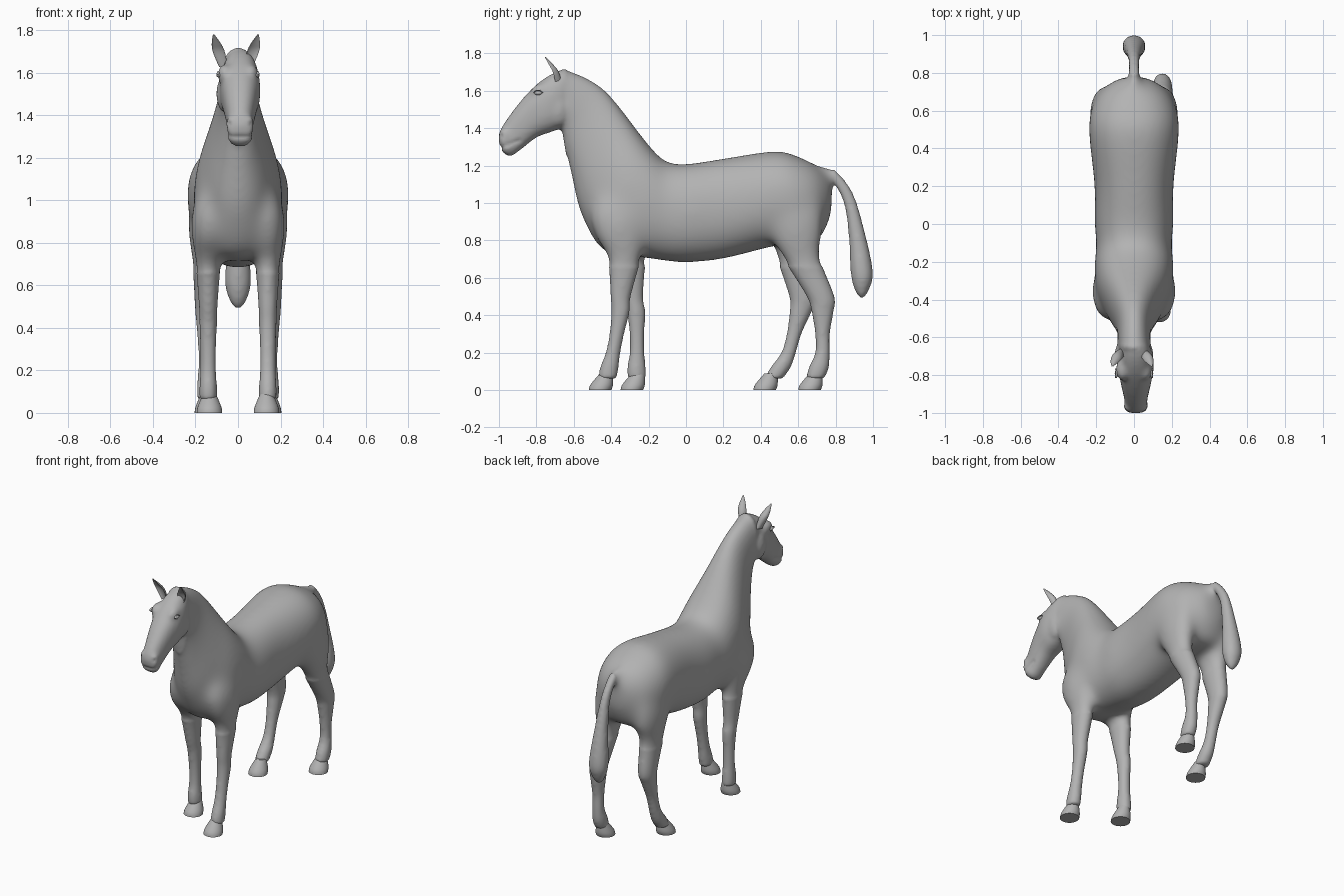
import bpy, bmesh, math
from mathutils import Matrix, Vector

cube = bpy.data.objects.get("Cube")
if cube:
    bpy.data.objects.remove(cube)

grey = bpy.data.materials.new("plain grey")
grey.use_nodes = True
grey.diffuse_color = (.45, .45, .45, 1)
grey.node_tree.nodes["Principled BSDF"].inputs["Base Color"].default_value = grey.diffuse_color


def spline(sections, steps):
    """Catmull-Rom interpolation between section tuples."""
    result = []
    last = len(sections) - 1
    for i in range(last):
        before, start, end, after = (Vector(sections[min(max(i + k, 0), last)]) for k in (-1, 0, 1, 2))
        leave, arrive = (end - before) / 2, (after - start) / 2
        for step in range(steps):
            t = step / steps
            ease = t * t * (3 - 2 * t)
            result.append(start.lerp(end, ease) + leave * t * (1 - t) ** 2 - arrive * t * t * (1 - t))
    result.append(Vector(sections[last]))
    return result


def loft(bm, sections, x=0, power=2, cup=False, steps=5, sides=28):
    """Each section: one edge (y, z), the opposite edge (y, z), half width."""
    rings = []
    for ya, za, yb, zb, width in spline(sections, steps):
        ring = []
        for i in range(sides):
            angle = math.tau * i / sides
            u, v = (math.copysign(abs(f) ** (2 / power), f) for f in (math.cos(angle), math.sin(angle)))
            if cup and v > 0:
                v *= -.4
            y = (ya + yb + v * (ya - yb)) / 2
            z = (za + zb + v * (za - zb)) / 2
            ring.append(bm.verts.new((x + width * u, y, z)))
        rings.append(ring)
    for lower, upper in zip(rings, rings[1:]):
        for i in range(sides):
            j = (i + 1) % sides
            bm.faces.new((lower[i], lower[j], upper[j], upper[i]))
    bm.faces.new(rings[0])
    bm.faces.new(rings[-1])


def blob(bm, center, radii):
    matrix = Matrix.Translation(center) @ Matrix.Diagonal((*radii, 1))
    bmesh.ops.create_uvsphere(bm, u_segments=24, v_segments=16, radius=1, matrix=matrix)


def finish(bm, name, angle=math.pi):
    """Turn the mesh into a smooth-shaded object."""
    bmesh.ops.recalc_face_normals(bm, faces=bm.faces)
    mesh = bpy.data.meshes.new(name)
    bm.to_mesh(mesh)
    bm.free()
    obj = bpy.data.objects.new(name, mesh)
    bpy.context.collection.objects.link(obj)
    mesh.materials.append(grey)
    bpy.ops.object.select_all(action="DESELECT")
    obj.select_set(True)
    bpy.context.view_layer.objects.active = obj
    bpy.ops.object.shade_smooth_by_angle(angle=angle)
    return obj


SIDES = (("left", 1), ("right", -1))

# Trunk and neck, from rump to poll
form = bmesh.new()
loft(form, [
    (.78, 1.12, .78, .94, .07), (.7, 1.2, .71, .8, .18), (.6, 1.25, .6, .78, .23),
    (.48, 1.28, .48, .77, .24), (.2, 1.24, .2, .7, .21), (0, 1.21, 0, .68, .21),
    (-.1, 1.22, -.12, .69, .2), (-.17, 1.28, -.25, .71, .21), (-.25, 1.38, -.44, .74, .2),
    (-.33, 1.49, -.56, .93, .15), (-.41, 1.59, -.61, 1.12, .11), (-.48, 1.65, -.64, 1.25, .09),
    (-.58, 1.7, -.66, 1.37, .085), (-.66, 1.72, -.67, 1.42, .08),
], power=2.2)

# Head, from poll to lips
loft(form, [
    (-.6, 1.69, -.62, 1.46, .05), (-.67, 1.71, -.65, 1.41, .08), (-.78, 1.65, -.72, 1.38, .095),
    (-.88, 1.55, -.8, 1.35, .08), (-.97, 1.43, -.89, 1.28, .06), (-1, 1.37, -.94, 1.25, .06),
    (-1, 1.32, -.98, 1.27, .04),
], x=.01, power=2.4)

# Brows, cheeks and nostril swellings
for label, side in SIDES:
    blob(form, (side * .06, -.77, 1.59), (.036, .06, .05))
    blob(form, (side * .06, -.69, 1.5), (.042, .07, .09))
    blob(form, (side * .04 + .01, -.97, 1.36), (.026, .03, .036))

# Tail
loft(form, [
    (.7, 1.2, .7, 1.13, .03), (.78, 1.19, .76, 1.14, .03), (.89, 1.06, .84, 1.01, .03),
    (.96, .83, .87, .82, .045), (1, .63, .88, .63, .062), (.98, .54, .9, .54, .045),
    (.95, .49, .93, .49, .015),
])

# Legs: height, centre and depth of each level; the right legs swing from the trunk
FRONT = [(1.1, -.34, .2), (.95, -.36, .3), (.82, -.35, .27), (.7, -.33, .18), (.5, -.35, .11),
         (.42, -.35, .1), (.3, -.37, .08), (.2, -.39, .08), (.12, -.41, .1), (.06, -.42, .1)]
HIND = [(1.1, .57, .24), (.95, .57, .32), (.82, .59, .28), (.7, .62, .2), (.5, .72, .15),
        (.42, .73, .12), (.3, .73, .08), (.2, .73, .08), (.12, .71, .11), (.06, .69, .1)]
HOOF = [(-.06, 0, .06, 0, .06), (-.05, .03, .07, .03, .055), (0, .09, .07, .09, .03)]
for pair, levels, leg_x, sole, swing in (("front", FRONT, .14, -.46, .17), ("hind", HIND, .15, .66, -.24)):
    for label, side in SIDES:
        reach = swing if side < 0 else 0
        sections = []
        for z, y, depth in levels:
            y += reach * max(0, 1 - z / .82)
            inset = max(0, z - .9) / 5
            sections.append((y - depth / 2, z, y + depth / 2, z, .02 + depth * .22 - inset))
        loft(form, sections, x=side * leg_x)
        hoof = bmesh.new()
        loft(hoof, HOOF, x=side * (leg_x - .006))
        bmesh.ops.translate(hoof, verts=hoof.verts, vec=(0, sole + reach, 0))
        finish(hoof, f"{pair}_{label}_hoof", math.radians(50))

# Fuse the forms into one skin
rough = finish(form, "rough_form")
remesh = rough.modifiers.new("fuse", "REMESH")
remesh.mode = "VOXEL"
remesh.voxel_size = .011
graph = bpy.context.evaluated_depsgraph_get()
fused = bpy.data.meshes.new_from_object(rough.evaluated_get(graph))
bpy.data.objects.remove(rough)
skin = bmesh.new()
skin.from_mesh(fused)
bpy.data.meshes.remove(fused)

# Soften the skin, most where limbs and neck meet the trunk
trunk = [v for v in skin.verts if v.co.z > .66 and -.64 < v.co.y < .79]
for verts, passes in ((skin.verts[:], 6), (trunk, 60)):
    for i in range(passes):
        bmesh.ops.smooth_vert(skin, verts=verts, factor=.5,
                              use_axis_x=True, use_axis_y=True, use_axis_z=True)

# Mouth crease and nostril hollows
skin.normal_update()
corner, lip = Vector((0, -.89, 1.335)), Vector((0, -1.01, 1.29))
span = lip - corner
hollows = [Vector((.01 + side * .055, -.99, 1.36)) for label, side in SIDES]
dents = []
for v in skin.verts:
    if v.co.y < -.85 and v.co.z < 1.45:
        flat = Vector((0, v.co.y, v.co.z))
        along = min(max((flat - corner).dot(span) / span.length_squared, 0), 1)
        crease = max(0, 1 - (flat - corner - span * along).length / .016)
        hollow = max(0, 1 - min((v.co - h).length for h in hollows) / .022)
        dents.append((v, v.normal * (crease * .006 + hollow * .01)))
for v, dent in dents:
    v.co -= dent
finish(skin, "body")

for label, side in SIDES:
    # Cupped ears, splayed outwards
    ear = bmesh.new()
    loft(ear, [(-.73, 1.62, -.66, 1.63, .02), (-.74, 1.69, -.68, 1.7, .028),
               (-.75, 1.73, -.71, 1.74, .022), (-.76, 1.78, -.75, 1.78, .003)], cup=True)
    for v in ear.verts:
        v.co.x += side * (.06 + .3 * (v.co.z - 1.63)) - .01
    finish(ear, label + "_ear", math.radians(60))

    # Eyes with upper lids
    place = Matrix.Translation((side * .09, -.79, 1.588)) @ Matrix.Rotation(side * -.25, 4, "Y")
    eye = bmesh.new()
    blob(eye, (0, 0, 0), (.012, .02, .011))
    eye.transform(place)
    finish(eye, label + "_eye")
    lid = bmesh.new()
    arc = [(math.cos(a), math.sin(a)) for a in (math.pi * k / 8 for k in range(9))]
    loft(lid, [(.02 * c, .011 * s, .025 * c, .016 * s, .006) for c, s in arc],
         x=side * .006, steps=2, sides=10)
    lid.transform(place)
    finish(lid, label + "_eyelid")
